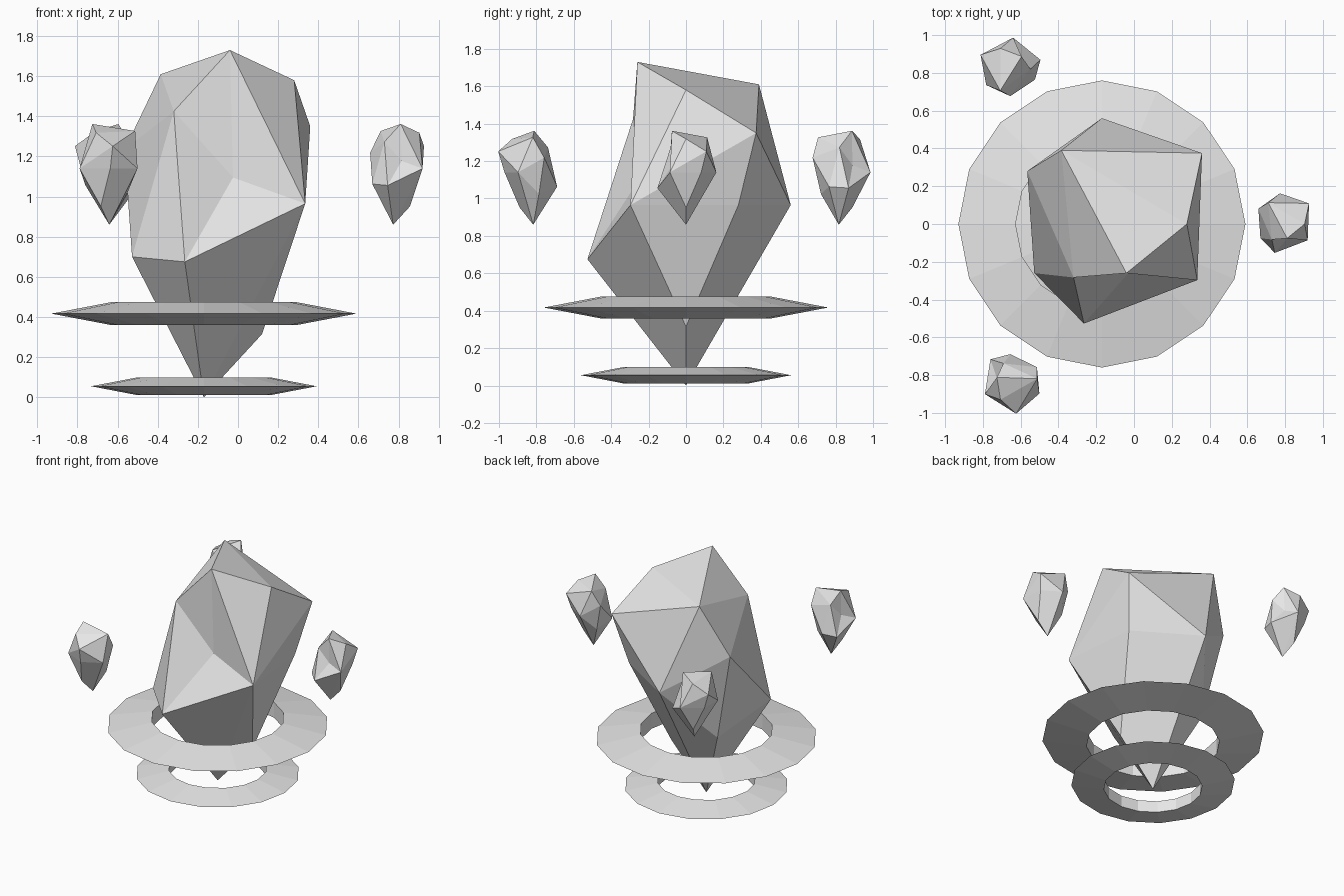
import bpy, bmesh
from math import cos, sin, pi, radians
from mathutils import Matrix, Vector

cube = bpy.data.objects.get("Cube")
if cube:
    bpy.data.objects.remove(cube, do_unlink=True)

AXIS_X = -0.17

stone = bpy.data.materials.new("pale_grey_stone")
stone.use_nodes = True
grey = (0.8, 0.8, 0.8, 1.0)
stone.diffuse_color = grey
stone.node_tree.nodes["Principled BSDF"].inputs["Base Color"].default_value = grey


def add_object(name, bm, location):
    bmesh.ops.recalc_face_normals(bm, faces=bm.faces)
    mesh = bpy.data.meshes.new(name)
    bm.to_mesh(mesh)
    bm.free()
    mesh.materials.append(stone)
    obj = bpy.data.objects.new(name, mesh)
    obj.location = location
    bpy.context.collection.objects.link(obj)
    return obj


# Corners of the rough crystal, measured from its bottom tip
CORNERS = {
    "tip": (0, 0, 0),
    "low_left": (0.29, 0, 0.315),
    "low_back": (-0.25, 0.224, 0.565),
    "front_low": (-0.095, -0.527, 0.675),
    "right_low": (-0.358, -0.26, 0.70),
    "left_front": (0.505, -0.297, 0.965),
    "left_back": (0.45, 0.28, 0.965),
    "back": (0, 0.56, 0.965),
    "right_back": (-0.395, 0.28, 1.235),
    "left_high": (0.53, 0.375, 1.35),
    "right_high": (-0.15, -0.283, 1.425),
    "left_top": (0.45, 0, 1.58),
    "back_top": (-0.215, 0.39, 1.61),
    "peak": (0.13, -0.26, 1.73),
}
# The four corners around the dented front, and the dent itself
FRONT_LOOP = ("peak", "right_high", "front_low", "left_front")
DENT = (0.145, -0.255, 1.095)


def crystal(name, location, scale=1.0, turn=0.0):
    bm = bmesh.new()
    vert = {key: bm.verts.new(co) for key, co in CORNERS.items()}
    bmesh.ops.convex_hull(bm, input=bm.verts[:])
    loop = [vert[key] for key in FRONT_LOOP]
    # Replace the hull's front panel with a fan around the dent
    old = [f for f in bm.faces if all(v in loop for v in f.verts)]
    bmesh.ops.delete(bm, geom=old, context="FACES_ONLY")
    for edge in [e for e in bm.edges if not e.link_faces]:
        bm.edges.remove(edge)
    dent = bm.verts.new(DENT)
    for a, b in zip(loop, loop[1:] + loop[:1]):
        bm.faces.new((a, b, dent))
    bm.transform(Matrix.Rotation(turn, 4, "Z") @ Matrix.Scale(scale, 4))
    return add_object(name, bm, location)


def ring(name, outer, inner, half_height, z, sides=16):
    # Triangular section: sharp outer rim, upright inner wall
    section = [(outer, 0), (inner, half_height), (inner, -half_height)]
    bm = bmesh.new()
    loops = []
    for i in range(sides):
        a = 2 * pi * i / sides
        loops.append([bm.verts.new((r * cos(a), r * sin(a), h)) for r, h in section])
    for i in range(sides):
        p, q = loops[i], loops[(i + 1) % sides]
        for j in range(3):
            k = (j + 1) % 3
            bm.faces.new((p[j], q[j], q[k], p[k]))
    return add_object(name, bm, (AXIS_X, 0, z))


# Main crystal and the two rings around its lower end
crystal("main_crystal", (AXIS_X, 0, 0))
ring("upper_ring", 0.76, 0.457, 0.058, 0.417)
ring("lower_ring", 0.562, 0.338, 0.043, 0.055)

# Three small floating crystals, spaced evenly around the axis
for i, name in enumerate(("left", "back_right", "front_right")):
    turn = radians(120 * i)
    spot = Vector((AXIS_X + 0.943 * cos(turn), 0.943 * sin(turn), 0.86))
    crystal("small_crystal_" + name, spot, 0.29, turn)
